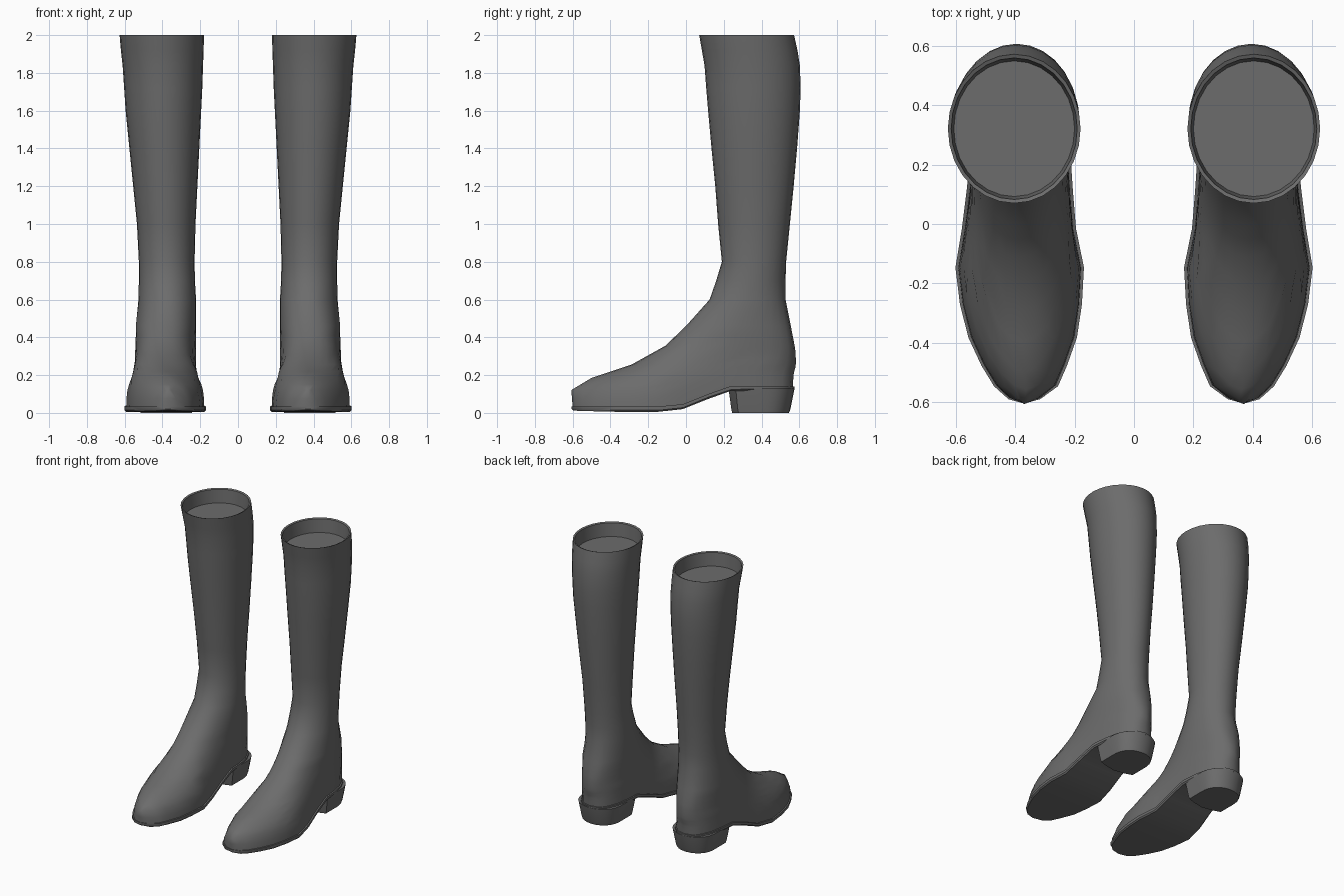
import bpy, bmesh, math

if "Cube" in bpy.data.objects:
    bpy.data.objects.remove(bpy.data.objects["Cube"])

leather = bpy.data.materials.new("dark_grey_leather")
leather.diffuse_color = (0.15, 0.15, 0.15, 1)
leather.use_nodes = True
leather.node_tree.nodes["Principled BSDF"].inputs["Base Color"].default_value = leather.diffuse_color
N = 28


def lerp(table, v, col=1):
    """Piecewise linear lookup in rows sorted by their first value."""
    if v <= table[0][0]:
        return table[0][col]
    for a, b in zip(table, table[1:]):
        if v <= b[0]:
            return a[col] + (b[col] - a[col]) * (v - a[0]) / (b[0] - a[0])
    return table[-1][col]


# foot plan: y, inner x, outer x
PLAN = [(-.605, .37, .37), (-.598, .335, .41), (-.57, .27, .455), (-.52, .24, .49),
        (-.43, .21, .54), (-.35, .18, .57), (-.18, .17, .605), (-.13, .168, .60),
        (-.08, .19, .588), (.1, .205, .565), (.25, .215, .55), (.4, .225, .535),
        (.48, .25, .51), (.54, .29, .47), (.57, .33, .43), (.582, .38, .38)]
# instep: y, z   and its inverse
INSTEP = [(-.607, .12), (-.5, .185), (-.29, .255), (-.11, .355), (0, .46), (.12, .59), (.19, .8)]
INSTEP_Z = [(z, y) for y, z in INSTEP]
# back of the heel: z, y
BACK = [(.03, .565), (.14, .57), (.2, .582), (.33, .58), (.46, .555), (.62, .527), (.8, .53)]
# top and bottom lines of the sole: y, bottom, top
SOLE = [(-.6, .012, .035), (-.4, .006, .034), (-.13, .006, .034), (0, .022, .048),
        (.1, .065, .09), (.17, .105, .13), (.25, .118, .145), (.6, .118, .14)]
# shaft: z, front y, back y, inner x, outer x
SHAFT = [(.46, 0, .555, .215, .54), (.6, .125, .527, .222, .527), (.7, .16, .527, .228, .525),
         (.8, .19, .53, .23, .525), (1, .17, .55, .225, .535), (1.2, .155, .57, .215, .555),
         (1.4, .135, .588, .205, .575), (1.6, .117, .603, .195, .595),
         (1.72, .107, .607, .189, .603), (1.84, .098, .603, .185, .611),
         (1.92, .084, .59, .182, .62), (2, .07, .572, .18, .627)]


def plan_ring(y0, y1, z_of, margin=0, half=None):
    """Closed ring from the toe end y0 to the heel end y1, following the foot plan."""
    ring = []
    for i in range(N):
        a = 2 * math.pi * i / N
        y = (y0 + y1) / 2 - (y1 - y0) / 2 * math.cos(a)
        xi, xo = lerp(PLAN, y, 1), lerp(PLAN, y, 2)
        c, h = (xi + xo) / 2, max((xo - xi) / 2 - margin, 0)
        z = z_of(y)
        if half:
            c, h = half(y, z, c, h, a)
        s = math.sin(a)
        ring.append((c + (h if s > 1e-6 else -h if s < -1e-6 else 0), y, z))
    return ring


def foot_ring(level):
    """Horizontal slice of the foot with a domed cross section."""
    y0, y1 = lerp(INSTEP_Z, level), lerp(BACK, level)
    if level < .12:
        y0 = -.598 - .009 * level / .12

    def z_of(y):
        base = lerp(SOLE, y, 2) - .004
        return base + (level - .03) * (.35 - base) / .32 if level < .35 else level

    def half(y, z, c, h, a):
        base, top = lerp(SOLE, y, 2) - .004, lerp(INSTEP, y)
        u = min(max((z - base) / (top - base), 0), 1) if y < .19 else 0
        h *= math.sqrt(max(1 - u ** 2.3, 0))
        t = min(max((level - .2) / .36, 0), 1)
        e = .16 * abs(math.sin(a)) ** .85
        return c, h * (1 - t) + e * t
    return plan_ring(y0, y1, z_of, .01, half)


def oval(z, y0, y1, x0, x1, scale=1):
    cx, cy = (x0 + x1) / 2, (y0 + y1) / 2
    return [(cx + scale * (x1 - x0) / 2 * math.sin(2 * math.pi * i / N),
             cy - scale * (y1 - y0) / 2 * math.cos(2 * math.pi * i / N), z) for i in range(N)]


def loft(name, rings, angle):
    """Skin the rings, close both ends, mirror to make the pair."""
    bm = bmesh.new()
    vs = [[bm.verts.new(p) for p in r] for r in rings]
    for a, b in zip(vs, vs[1:]):
        for i in range(N):
            j = (i + 1) % N
            bm.faces.new((a[i], a[j], b[j], b[i]))
    # end caps as strips across the ring, so curved ends stay clean
    for r, flip in ((vs[0], True), (vs[-1], False)):
        for i in range(N // 2):
            quad = [r[i], r[i + 1], r[-i - 1], r[-i % N]]
            quad = list(dict.fromkeys(quad))
            if len(quad) > 2:
                bm.faces.new(quad[::-1] if flip else quad)
    bmesh.ops.remove_doubles(bm, verts=bm.verts, dist=.0005)
    bmesh.ops.recalc_face_normals(bm, faces=bm.faces)
    mesh = bpy.data.meshes.new(name)
    bm.to_mesh(mesh)
    bm.free()
    mesh.materials.append(leather)
    ob = bpy.data.objects.new(name, mesh)
    bpy.context.collection.objects.link(ob)
    bpy.ops.object.select_all(action='DESELECT')
    ob.select_set(True)
    bpy.context.view_layer.objects.active = ob
    bpy.ops.object.shade_smooth_by_angle(angle=math.radians(angle))
    ob.modifiers.new("pair", 'MIRROR').use_clip = False
    return ob


# boot upper: foot slices, shaft, rolled rim and sunken lining
upper = [foot_ring(z) for z in (.03, .075, .12, .15, .185, .22, .255, .305, .355, .41, .46)]
upper += [oval(*s) for s in SHAFT[1:]]
top = SHAFT[-1][1:]
upper += [oval(1.995, *top, .95), oval(1.9, *top, .91)]
loft("boot_upper", upper, 60)

# thin sole following the arch
loft("sole", [plan_ring(-.595, .56, lambda y: lerp(SOLE, y, 1), .008),
              plan_ring(-.605, .575, lambda y: lerp(SOLE, y, 1) + .008),
              plan_ring(-.605, .575, lambda y: lerp(SOLE, y, 2))], 40)


# heel block: straight front edge, rounded back, tapering down
def heel_ring(z, y0, y1, w):
    def half(y, _z, c, h, a):
        t = (y - y0) / (y1 - y0)
        return .38, w * (min(1, t * 12) if t < .5 else math.sqrt(max(0, 1 - (2 * t - 1) ** 2.6)))
    return plan_ring(y0, y1, lambda y: z, 0, half)


loft("heel", [heel_ring(0, .245, .545, .135), heel_ring(.02, .24, .553, .14),
              heel_ring(.13, .225, .575, .158)], 40)
